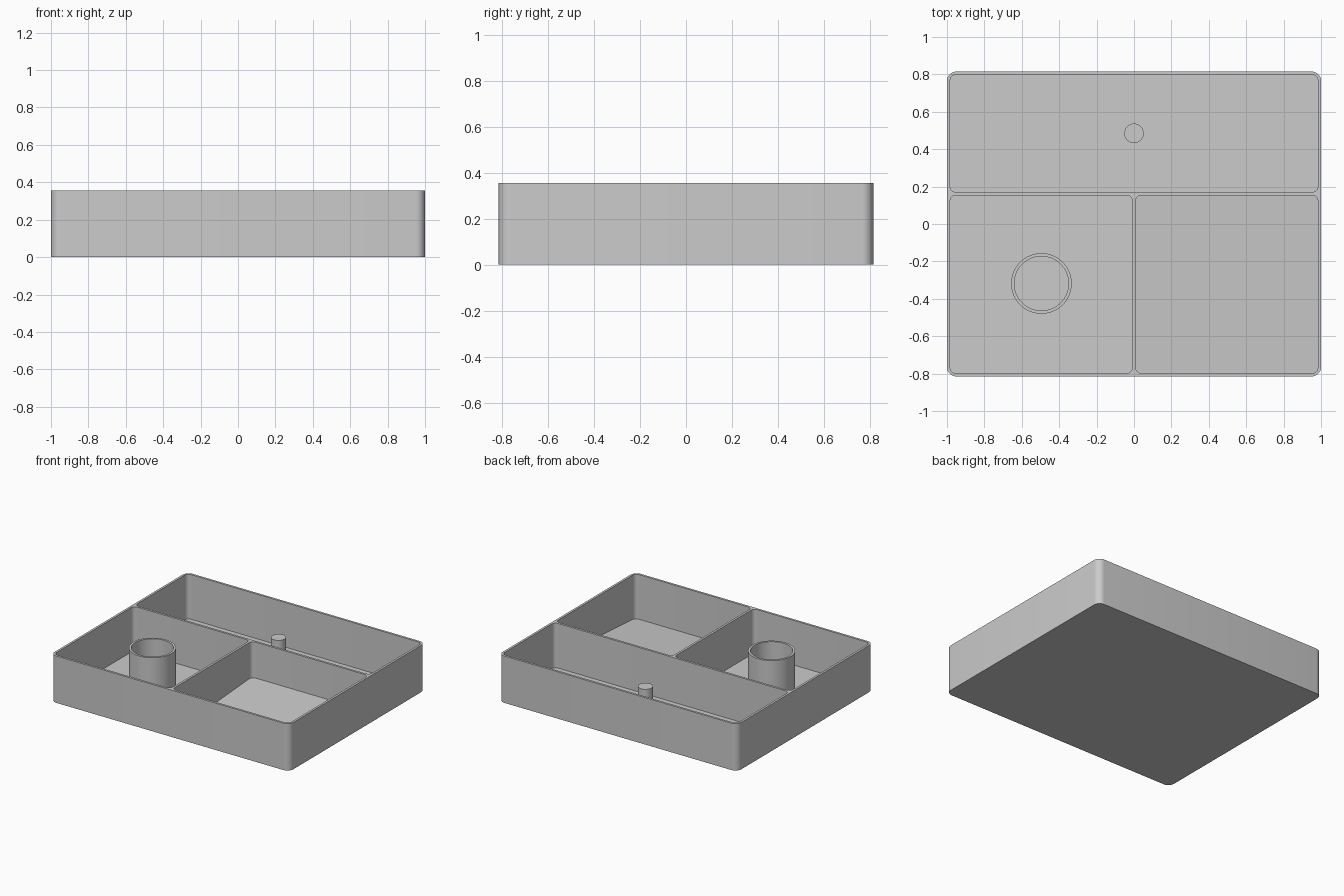
import bpy, bmesh, math

default = bpy.data.objects.get("Cube")
if default:
    bpy.data.objects.remove(default, do_unlink=True)

grey = bpy.data.materials.new("plain_grey")
GREY = (0.6, 0.6, 0.6, 1)
grey.diffuse_color = GREY
grey.use_nodes = True
grey.node_tree.nodes["Principled BSDF"].inputs["Base Color"].default_value = GREY

HEIGHT, WALL, FLOOR = 0.355, 0.017, 0.017
HALF_X, HALF_Y = 1.0, 0.815
SPLIT_Y = 0.162          # centre of the long divider
INNER_X, INNER_Y = HALF_X - WALL, HALF_Y - WALL


def rounded_rect(x0, x1, y0, y1, r, steps=8):
    """Outline of a rectangle with rounded corners, counter-clockwise."""
    corners = [(x1 - r, y1 - r), (x0 + r, y1 - r), (x0 + r, y0 + r), (x1 - r, y0 + r)]
    return [(cx + r * math.cos(a), cy + r * math.sin(a))
            for q, (cx, cy) in enumerate(corners)
            for a in [(q + i / steps) * math.pi / 2 for i in range(steps + 1)]]


def circle(x, y, r, n=64):
    return [(x + r * math.cos(i * math.tau / n), y + r * math.sin(i * math.tau / n))
            for i in range(n)]


def prism(name, outline, bottom, top):
    """Upright solid; bottom is a function of y so that it may slope."""
    bm = bmesh.new()
    low = [bm.verts.new((x, y, bottom(y))) for x, y in outline]
    high = [bm.verts.new((x, y, top)) for x, y in outline]
    bm.faces.new(low[::-1])
    bm.faces.new(high)
    for i in range(len(low)):
        j = (i + 1) % len(low)
        bm.faces.new((low[i], low[j], high[j], high[i]))
    mesh = bpy.data.meshes.new(name)
    bm.to_mesh(mesh)
    bm.free()
    mesh.materials.append(grey)
    obj = bpy.data.objects.new(name, mesh)
    bpy.context.collection.objects.link(obj)
    return obj


def activate(obj):
    bpy.ops.object.select_all(action='DESELECT')
    obj.select_set(True)
    bpy.context.view_layer.objects.active = obj


def cut(obj, cutter):
    mod = obj.modifiers.new("pocket", 'BOOLEAN')
    mod.operation, mod.solver, mod.object = 'DIFFERENCE', 'EXACT', cutter
    activate(obj)
    bpy.ops.object.modifier_apply(modifier=mod.name)
    bpy.data.objects.remove(cutter, do_unlink=True)


def flat(z):
    return lambda y: z


def ramp(y):
    """Floor of the ramped pocket, rising towards the long divider."""
    front, back = -INNER_Y, SPLIT_Y - WALL / 2
    return FLOOR + 0.066 * (y - front) / (back - front)


# Tray body with three pockets
tray = prism("tray", rounded_rect(-HALF_X, HALF_X, -HALF_Y, HALF_Y, 0.05), flat(0), HEIGHT)
g = WALL / 2
pockets = [
    (-INNER_X, INNER_X, SPLIT_Y + g, INNER_Y, flat(FLOOR)),
    (-INNER_X, -g, -INNER_Y, SPLIT_Y - g, flat(FLOOR)),
    (g, INNER_X, -INNER_Y, SPLIT_Y - g, ramp),
]
for x0, x1, y0, y1, bottom in pockets:
    cut(tray, prism("pocket_cutter", rounded_rect(x0, x1, y0, y1, 0.03), bottom, HEIGHT + 0.1))

# Round cup standing in the front pocket
cup = prism("cup", circle(-0.495, -0.318, 0.162), flat(FLOOR - 0.004), 0.35)
cut(cup, prism("cup_cutter", circle(-0.495, -0.318, 0.145), flat(FLOOR), HEIGHT + 0.1))

# Small post in the long pocket
post = prism("post", circle(0, 0.485, 0.052), flat(FLOOR - 0.004), 0.255)

for part in (tray, cup, post):
    activate(part)
    bpy.ops.object.shade_smooth_by_angle(angle=math.radians(30))
